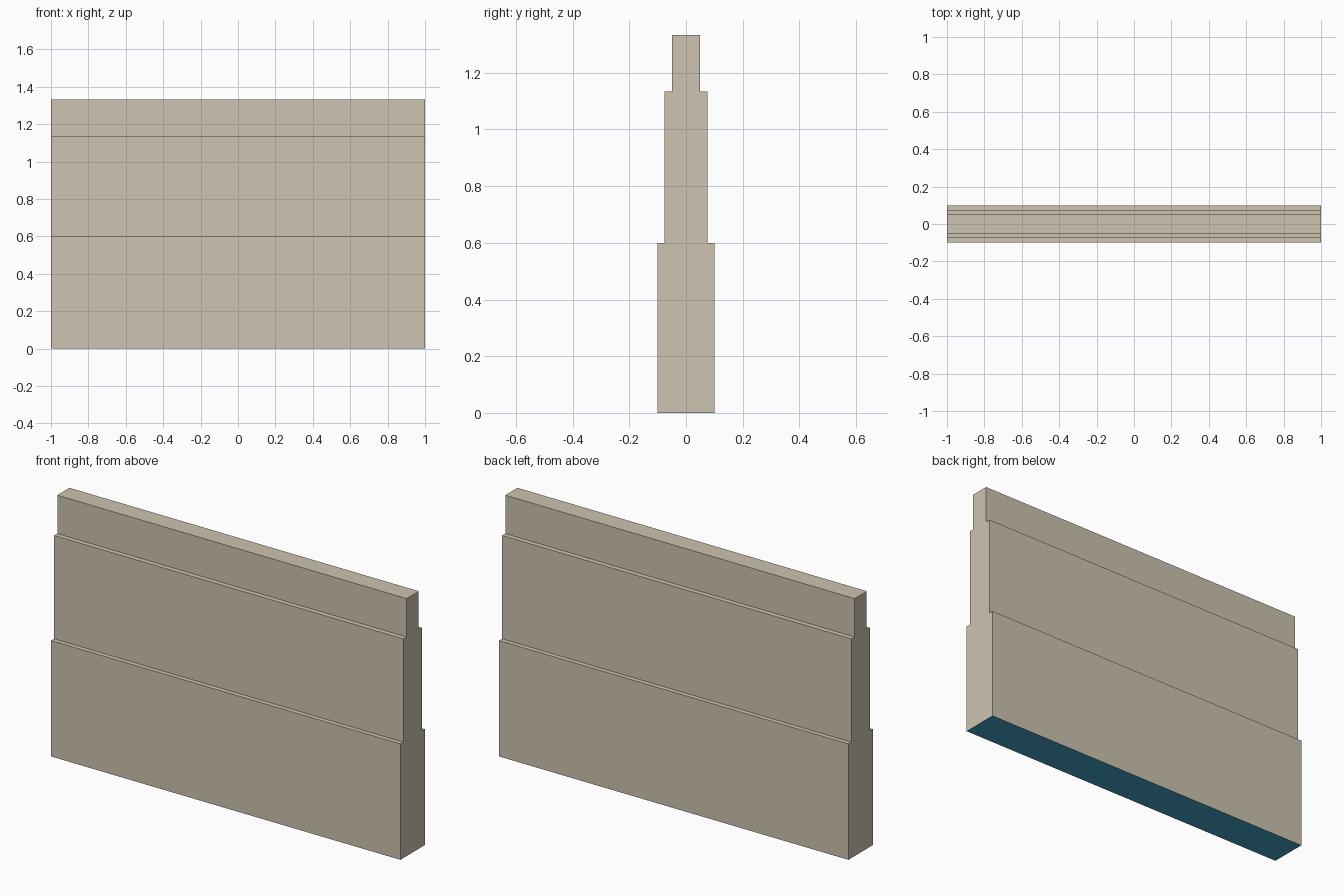
import bpy
import bmesh

if "Cube" in bpy.data.objects:
    bpy.data.objects.remove(bpy.data.objects["Cube"])


def srgb(r, g, b):
    lin = [((c / 255 + 0.055) / 1.055) ** 2.4 for c in (r, g, b)]
    return (*lin, 1.0)


def material(name, colour):
    m = bpy.data.materials.new(name)
    m.diffuse_color = colour
    m.use_nodes = True
    m.node_tree.nodes["Principled BSDF"].inputs["Base Color"].default_value = m.diffuse_color
    return m


# Half profile of the stepped wall (y, z), mirrored to the other side
half = [(0.1, 0.0), (0.1, 0.6), (0.076, 0.6),
        (0.076, 1.1345), (0.05, 1.1345), (0.05, 1.3333)]
profile = half + [(-y, z) for y, z in reversed(half)]

# Extrude the profile along the length of the wall
bm = bmesh.new()
end = bm.faces.new([bm.verts.new((-1.0, y, z)) for y, z in profile])
extruded = bmesh.ops.extrude_face_region(bm, geom=[end], use_keep_orig=True)
moved = [v for v in extruded["geom"] if isinstance(v, bmesh.types.BMVert)]
bmesh.ops.translate(bm, verts=moved, vec=(2.0, 0, 0))
bmesh.ops.recalc_face_normals(bm, faces=bm.faces)

# Blue underside, stone everywhere else
for f in bm.faces:
    f.material_index = 1 if f.normal.z < -0.9 else 0

mesh = bpy.data.meshes.new("stepped_wall")
bm.to_mesh(mesh)
bm.free()
mesh.materials.append(material("stone", srgb(205, 196, 177)))
mesh.materials.append(material("blue underside", srgb(66, 162, 197)))
wall = bpy.data.objects.new("stepped_wall", mesh)
bpy.context.collection.objects.link(wall)
